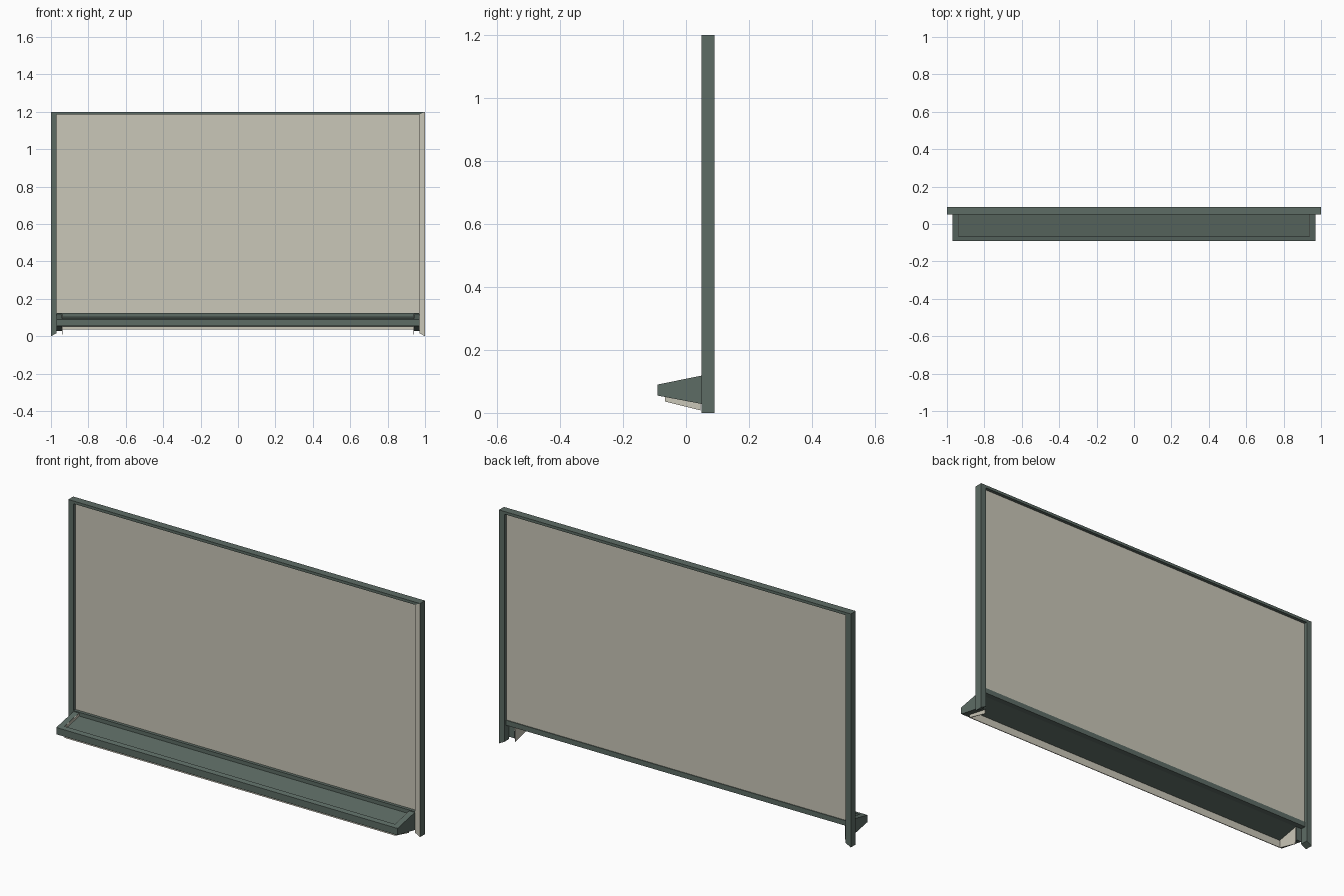
import bpy, bmesh
from mathutils import Vector

if "Cube" in bpy.data.objects:
    bpy.data.objects.remove(bpy.data.objects["Cube"])


def material(name, rgb):
    m = bpy.data.materials.new(name)
    m.diffuse_color = (*rgb, 1)
    m.use_nodes = True
    m.node_tree.nodes["Principled BSDF"].inputs["Base Color"].default_value = m.diffuse_color
    return m


GREEN = material("grey_green", (0.11, 0.15, 0.13))
BEIGE = material("warm_beige", (0.59, 0.57, 0.48))


def prism(name, profile, axis, lo, hi, mat):
    """Extrude a profile: along x it holds (y, z) points, along y (x, z) points."""
    bm = bmesh.new()
    pts = [(lo, a, b) if axis == "x" else (a, lo, b) for a, b in profile]
    face = bm.faces.new([bm.verts.new(p) for p in pts])
    moved = bmesh.ops.extrude_face_region(bm, geom=[face])["geom"]
    offset = Vector((hi - lo, 0, 0) if axis == "x" else (0, hi - lo, 0))
    bmesh.ops.translate(bm, vec=offset,
                        verts=[v for v in moved if isinstance(v, bmesh.types.BMVert)])
    bmesh.ops.recalc_face_normals(bm, faces=bm.faces)
    me = bpy.data.meshes.new(name)
    bm.to_mesh(me)
    bm.free()
    me.materials.append(mat)
    ob = bpy.data.objects.new(name, me)
    bpy.context.collection.objects.link(ob)
    return ob


def rect(a0, a1, b0, b1):
    return [(a0, b0), (a1, b0), (a1, b1), (a0, b1)]


# Frame: mitred posts and top rail
for side, s in (("left", -1), ("right", 1)):
    post = prism(side + "_post", [(s, 0), (s * 0.97, 0.016), (s * 0.97, 1.186), (s, 1.2)],
                 "y", 0.05, 0.09, GREEN)
    if s > 0:  # the right post has a beige front
        post.data.materials.append(BEIGE)
        for f in post.data.polygons:
            f.material_index = int(f.normal.y < -0.9)
prism("top_rail", [(-1, 1.2), (-0.97, 1.186), (0.97, 1.186), (1, 1.2)], "y", 0.05, 0.09, GREEN)

# Writing panel
prism("board_panel", rect(0.066, 0.074, 0.11, 1.188), "x", -0.971, 0.971, BEIGE)

# Tray: back rail, sloping floor, front lip
prism("tray_back_rail", rect(0.05, 0.078, 0.097, 0.123), "x", -0.97, 0.97, GREEN)
prism("tray_floor", [(0.052, 0.098), (0.052, 0.104), (-0.07, 0.08), (-0.07, 0.074)],
      "x", -0.94, 0.94, GREEN)
prism("tray_front_lip", [(-0.09, 0.055), (-0.09, 0.09), (-0.066, 0.095), (-0.066, 0.051)],
      "x", -0.94, 0.94, GREEN)

# Tray ends, with the beige liner showing inside and below
for side, s in (("left", -1), ("right", 1)):
    prism("tray_end_" + side, [(-0.09, 0.055), (-0.09, 0.09), (0.052, 0.119), (0.052, 0.028)],
          "x", s * 0.97, s * 0.94, GREEN)
    prism("liner_end_" + side, [(-0.066, 0.036), (-0.066, 0.093), (0.05, 0.117), (0.046, 0.008)],
          "x", s * 0.941, s * 0.937, BEIGE)
prism("liner_front", rect(-0.067, -0.063, 0.036, 0.073), "x", -0.94, 0.94, BEIGE)
